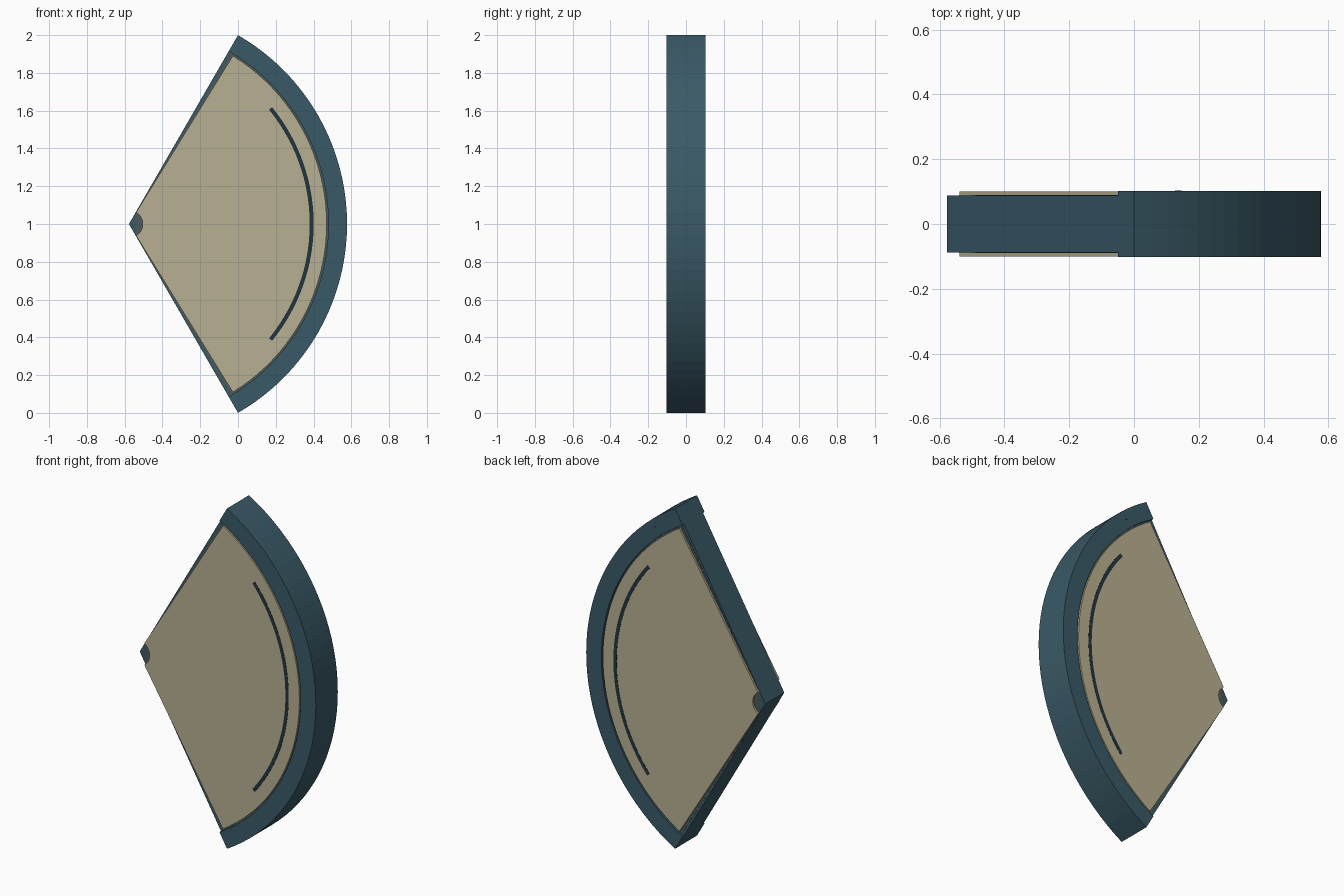
import bpy, bmesh, math

if "Cube" in bpy.data.objects:
    bpy.data.objects.remove(bpy.data.objects["Cube"])

APEX_X, APEX_Z = -0.5774, 1.0
R = 1.1547          # outer radius
R_RIM = 1.056       # inner radius of rim
R_HUB = 0.073       # cut-out around the apex
HALF = 60           # half angle of the wedge


def material(name, rgb):
    m = bpy.data.materials.new(name)
    m.diffuse_color = (*rgb, 1)
    m.use_nodes = True
    m.node_tree.nodes["Principled BSDF"].inputs["Base Color"].default_value = m.diffuse_color
    return m


teal = material("slate teal", (0.042, 0.102, 0.136))
tan = material("tan", (0.485, 0.434, 0.287))
dark = material("dark slate", (0.016, 0.035, 0.045))
grey = material("grey olive", (0.075, 0.102, 0.1))


def polar(r, deg):
    a = math.radians(deg)
    return APEX_X + r * math.cos(a), APEX_Z + r * math.sin(a)


def arc(r, half, n):
    return [polar(r, -half + 2 * half * i / n) for i in range(n + 1)]


def slab(name, outline, y0, y1, mat):
    """Extrude an outline in the xz plane from y0 to y1."""
    bm = bmesh.new()
    face = bm.faces.new([bm.verts.new((x, y0, z)) for x, z in outline])
    ext = bmesh.ops.extrude_face_region(bm, geom=[face])
    verts = [v for v in ext["geom"] if isinstance(v, bmesh.types.BMVert)]
    bmesh.ops.translate(bm, verts=verts, vec=(0, y1 - y0, 0))
    bmesh.ops.recalc_face_normals(bm, faces=bm.faces)
    me = bpy.data.meshes.new(name)
    bm.to_mesh(me)
    bm.free()
    me.materials.append(mat)
    ob = bpy.data.objects.new(name, me)
    bpy.context.collection.objects.link(ob)
    return ob


def ring(r0, r1, half, n=40):
    return arc(r1, half, n) + arc(r0, half, n)[::-1]


# wedge core and raised curved rim
slab("wedge_core", [polar(0, 0)] + arc(R_RIM, HALF, 40), -0.088, 0.088, teal)
slab("curved_rim", ring(R_RIM, R, HALF), -0.102, 0.102, teal)

# face details on front and back
for side, s in (("front", -1), ("back", 1)):
    # thin backing that shows around the panel
    backing = arc(R_RIM - 0.002, 59.1, 40) + arc(R_HUB, 59.1, 2)[::-1]
    slab(side + "_backing", backing, s * 0.087, s * 0.0895, grey)
    # small hub segment in the cut-out
    slab(side + "_hub", arc(R_HUB, 59, 12), s * 0.087, s * 0.0895, grey)
    # panel and its curved stripe
    slab(side + "_panel", ring(R_HUB, 1.047, 58.3), s * 0.088, s * 0.101, tan)
    slab(side + "_stripe", ring(0.957, 0.978, 39.2), s * 0.1, s * 0.102, dark)

# small pin on the back of the rim
cx, cz = polar(1.11, 50)
pin = [(cx + 0.01 * math.cos(k * math.pi / 6), cz + 0.01 * math.sin(k * math.pi / 6))
       for k in range(12)]
slab("rim_pin", pin, 0.1, 0.104, teal)
